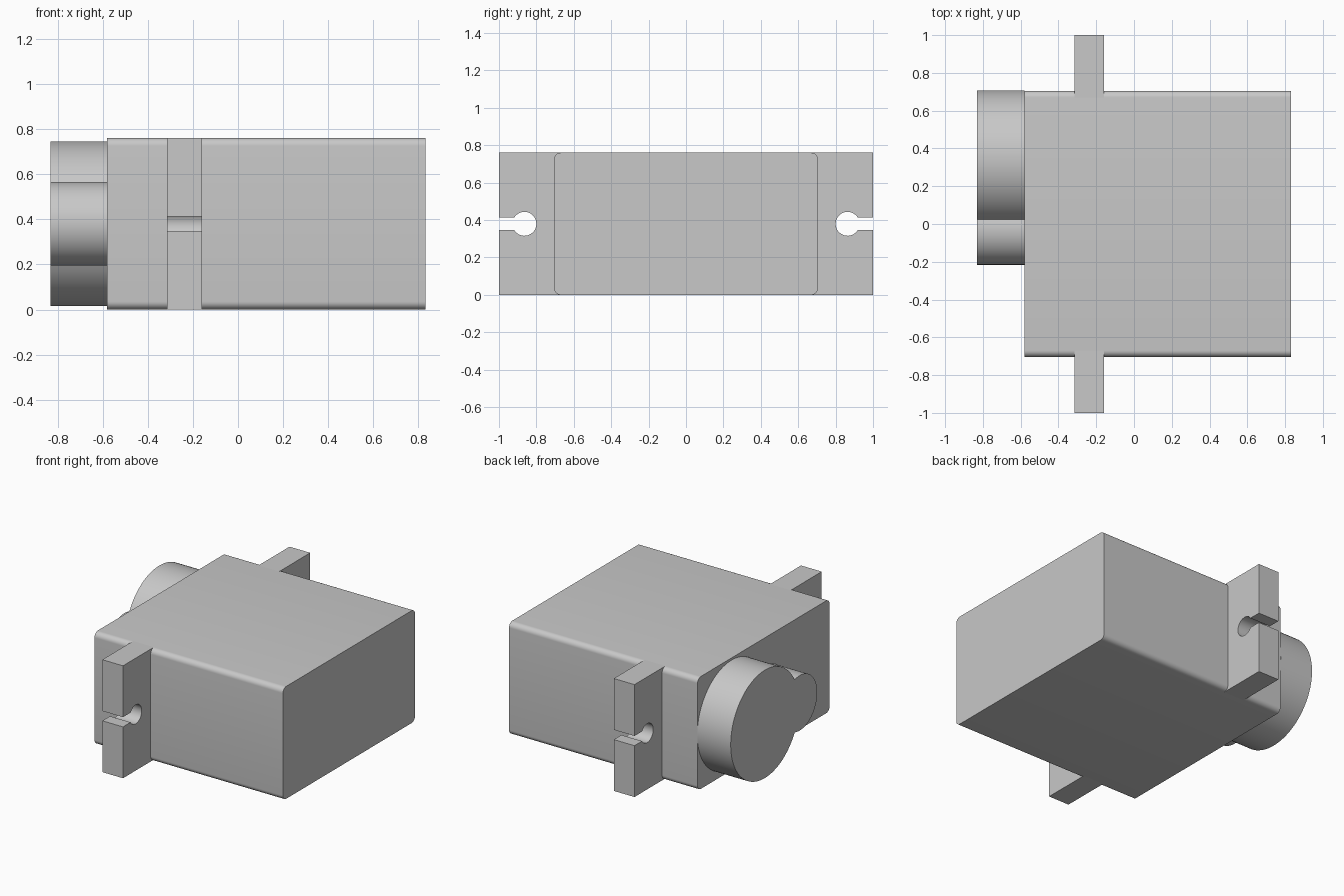
import bpy
import bmesh
from math import asin, acos, cos, sin, radians, pi

old = bpy.data.objects.get("Cube")
if old:
    bpy.data.objects.remove(old, do_unlink=True)

HEIGHT, MID = 0.76, 0.38
HALF_WIDTH, ROUND = 0.705, 0.035

grey = bpy.data.materials.new("plain grey")
grey.use_nodes = True
colour = (0.58, 0.58, 0.58, 1)
grey.diffuse_color = colour
grey.node_tree.nodes["Principled BSDF"].inputs["Base Color"].default_value = colour


def arc(cy, cz, r, start, end, steps):
    """Points on an arc in the y-z plane."""
    angles = [start + (end - start) * i / steps for i in range(steps + 1)]
    return [(cy + r * cos(a), cz + r * sin(a)) for a in angles]


def prism(name, profile, x0, x1):
    """Extrude a y-z profile along x, with smooth curved sides."""
    bm = bmesh.new()
    face = bm.faces.new([bm.verts.new((x0, y, z)) for y, z in profile])
    side = bmesh.ops.extrude_face_region(bm, geom=[face])["geom"]
    verts = [v for v in side if isinstance(v, bmesh.types.BMVert)]
    bmesh.ops.translate(bm, verts=verts, vec=(x1 - x0, 0, 0))
    bmesh.ops.recalc_face_normals(bm, faces=bm.faces)
    mesh = bpy.data.meshes.new(name)
    bm.to_mesh(mesh)
    bm.free()
    mesh.polygons.foreach_set("use_smooth", [True] * len(mesh.polygons))
    mesh.set_sharp_from_angle(angle=radians(30))
    mesh.materials.append(grey)
    obj = bpy.data.objects.new(name, mesh)
    bpy.context.collection.objects.link(obj)
    return obj


# Housing: box with its four long edges rounded
outline = []
corners = [(1, 1), (-1, 1), (-1, -1), (1, -1)]
for i, (sy, sz) in enumerate(corners):
    outline += arc(sy * (HALF_WIDTH - ROUND), MID + sz * (MID - ROUND),
                   ROUND, i * pi / 2, (i + 1) * pi / 2, 8)
prism("housing", outline, -0.58, 0.83)

# Mounting ears: plates with a keyhole slot open to the outer edge
hole_r, slot = 0.064, 0.033
inner = HALF_WIDTH - ROUND
a = asin(slot / hole_r)
ear = [(inner, 0), (1, 0), (1, MID - slot)]
ear += arc(0.864, MID, hole_r, 2 * pi - a, a, 32)
ear += [(1, MID + slot), (1, HEIGHT), (inner, HEIGHT)]
ears = prism("mounting_ears", ear, -0.315, -0.16)
mirror = ears.modifiers.new("mirror", 'MIRROR')
mirror.use_axis = (False, True, False)
mirror.use_mirror_merge = False

# Gear boss: large and small discs merged into one outline
big_y, big_r = 0.343, 0.365
small_y, small_r = -0.03, 0.186
gap = big_y - small_y
reach = (gap ** 2 + small_r ** 2 - big_r ** 2) / (2 * gap)
b = acos((reach - gap) / big_r)
s = acos(reach / small_r)
boss = arc(big_y, MID, big_r, -b, b, 72)
boss += arc(small_y, MID, small_r, s, 2 * pi - s, 48)[1:-1]
prism("gear_boss", boss, -0.83, -0.58)
